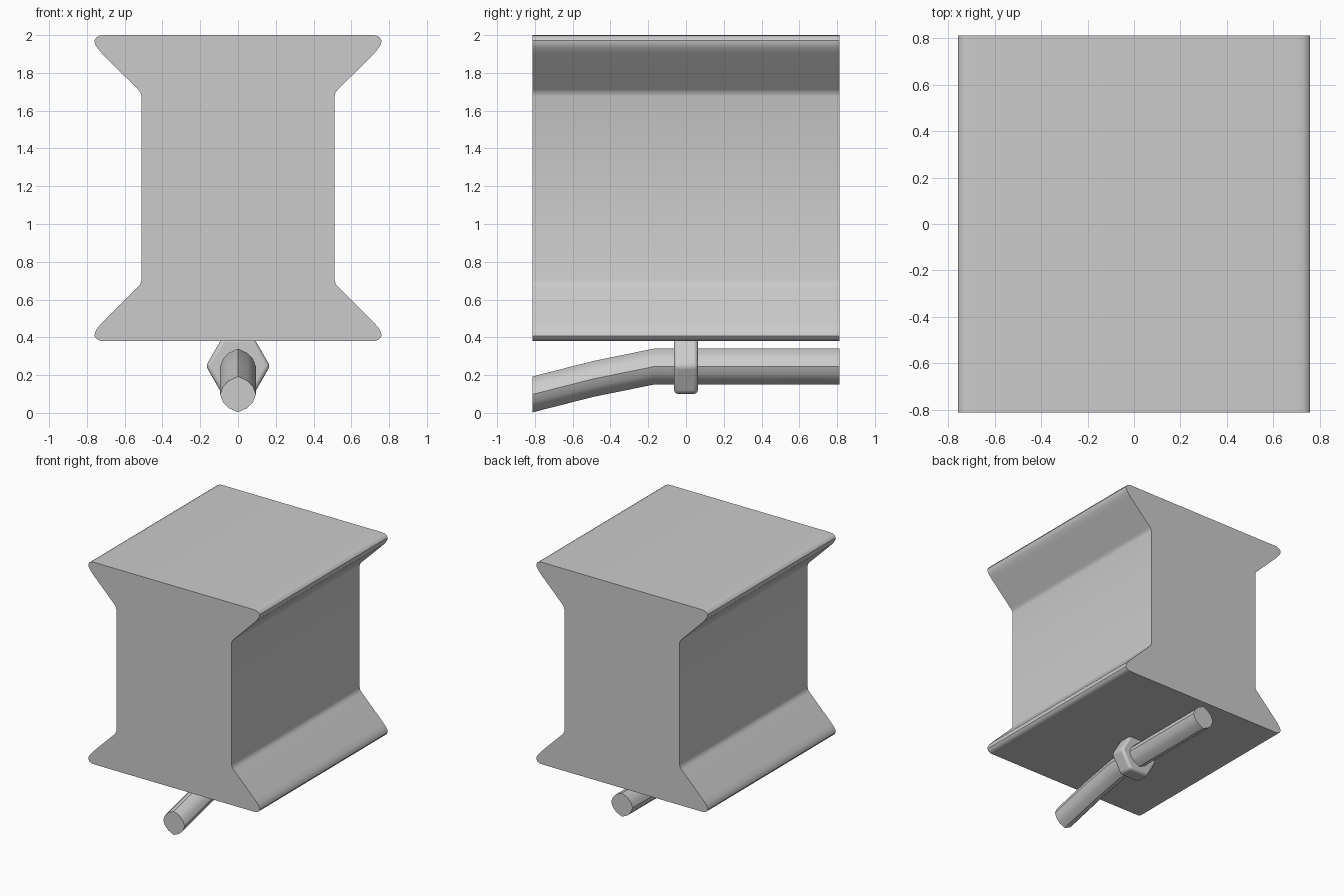
import bpy, math

if "Cube" in bpy.data.objects:
    bpy.data.objects.remove(bpy.data.objects["Cube"])


def sweep(name, sections, angle=30):
    """Skin a closed solid through matching loops of points."""
    n = len(sections[0])
    verts = [p for s in sections for p in s]
    faces = [tuple(range(n)), tuple(reversed(range(len(verts) - n, len(verts))))]
    for k in range(len(sections) - 1):
        a, b = k * n, (k + 1) * n
        faces += [(a + (i + 1) % n, a + i, b + i, b + (i + 1) % n) for i in range(n)]
    mesh = bpy.data.meshes.new(name)
    mesh.from_pydata(verts, [], faces)
    obj = bpy.data.objects.new(name, mesh)
    bpy.context.collection.objects.link(obj)
    bpy.ops.object.select_all(action='DESELECT')
    obj.select_set(True)
    bpy.context.view_layer.objects.active = obj
    # consistent outward normals
    bpy.ops.object.mode_set(mode='EDIT')
    bpy.ops.mesh.select_all(action='SELECT')
    bpy.ops.mesh.normals_make_consistent(inside=False)
    bpy.ops.object.mode_set(mode='OBJECT')
    bpy.ops.object.shade_smooth_by_angle(angle=math.radians(angle))
    return obj


def mirror_loop(quarter):
    """Complete a loop from its upper right quarter, by (x, z) mirroring."""
    low = [(x, -z) for x, z in reversed(quarter) if z > 1e-6]
    right = quarter + low
    left = [(-x, z) for x, z in reversed(right) if x > 1e-6]
    return right + left


HALF = 0.812

# I-shaped block with flared, rounded flanges
block = mirror_loop([(0.70, 0.81), (0.73, 0.808), (0.75, 0.798), (0.76, 0.782),
                     (0.757, 0.763), (0.745, 0.742), (0.72, 0.712),
                     (0.53, 0.523), (0.517, 0.508), (0.511, 0.487)])
sweep("block", [[(x, y, z + 1.19) for x, z in block] for y in (-HALF, HALF)], 40)

# bent rod under the block, pointed oval section
rod = mirror_loop([(0, 0.095), (0.05, 0.072), (0.08, 0.04), (0.095, 0)])
path = [(-HALF, 0.098), (-0.49, 0.18), (-0.17, 0.245), (HALF, 0.245)]
sweep("rod", [[(x, y, z + h) for x, z in rod] for y, h in path], 35)

# hexagonal collar joining rod and block
ring = [(math.cos(i * math.pi / 3), math.sin(i * math.pi / 3)) for i in range(6)]
collar = sweep("collar", [[(x * 0.17, y, z * 0.17 + 0.248) for x, z in ring]
                          for y in (-0.063, 0.063)])
bevel = collar.modifiers.new("rounded_edges", 'BEVEL')
bevel.width = 0.02
bevel.segments = 3
